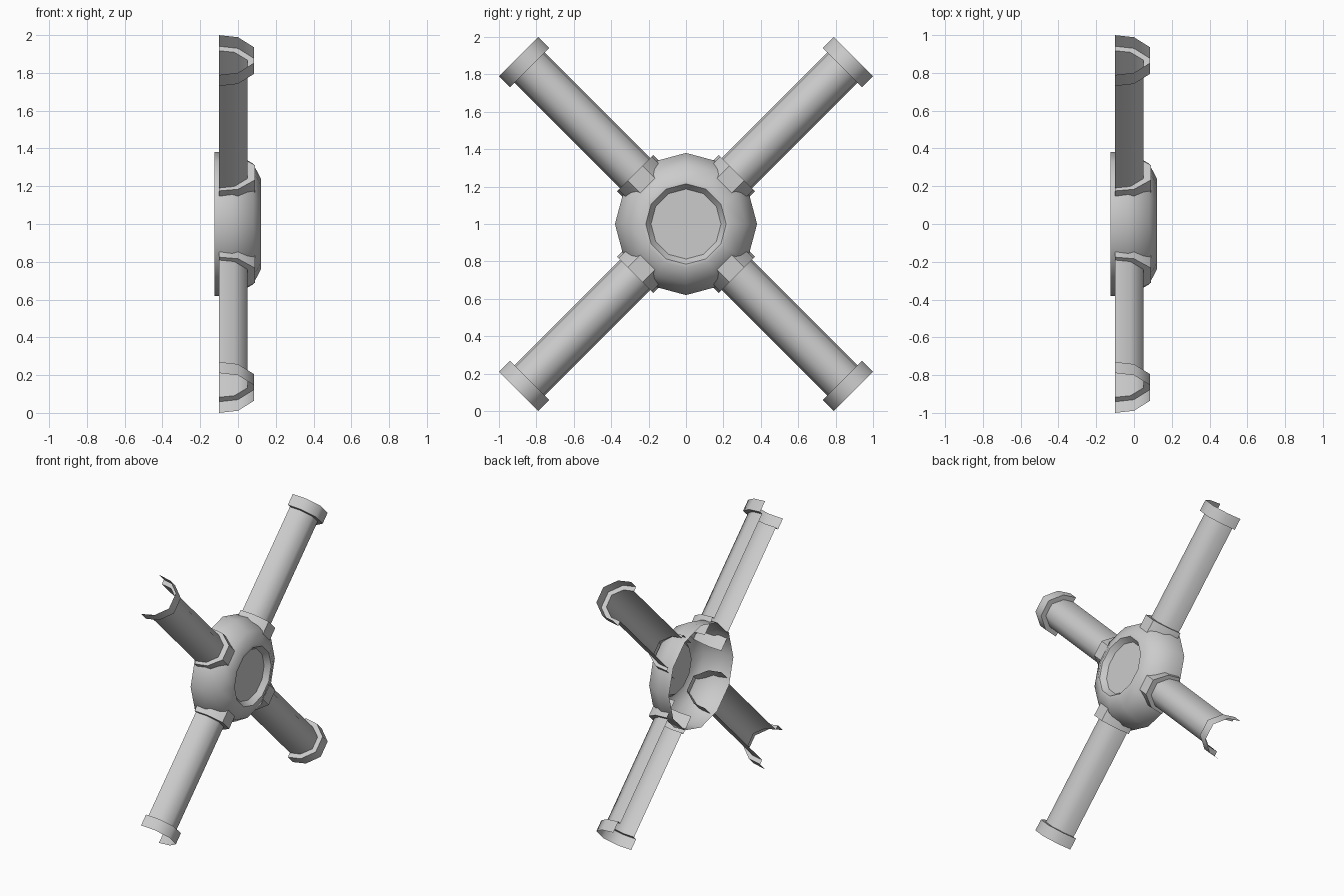
import bpy, math
from mathutils import Vector

if "Cube" in bpy.data.objects:
    bpy.data.objects.remove(bpy.data.objects["Cube"])


def make_object(name, verts, faces, angle):
    mesh = bpy.data.meshes.new(name)
    mesh.from_pydata(verts, [], faces)
    mesh.update()
    ob = bpy.data.objects.new(name, mesh)
    bpy.context.collection.objects.link(ob)
    bpy.ops.object.select_all(action='DESELECT')
    ob.select_set(True)
    bpy.context.view_layer.objects.active = ob
    bpy.ops.object.mode_set(mode='EDIT')
    bpy.ops.mesh.select_all(action='SELECT')
    bpy.ops.object.mode_set(mode='OBJECT')
    bpy.ops.object.shade_smooth_by_angle(angle=math.radians(angle))
    return ob


def lathe_x(name, profile, sides, centre_z, angle):
    """Revolve (x, radius) points around the x axis, capping the last ring."""
    verts, faces = [], []
    for x, r in profile:
        for i in range(sides):
            a = 2 * math.pi * i / sides
            verts.append((x, r * math.cos(a), centre_z + r * math.sin(a)))
    for k in range(len(profile) - 1):
        for i in range(sides):
            j = (i + 1) % sides
            a, b = k * sides, (k + 1) * sides
            faces.append((a + i, a + j, b + j, b + i))
    last = (len(profile) - 1) * sides
    faces.append(tuple(range(last, last + sides)))
    return make_object(name, verts, faces, angle)


def half_section(points):
    """Mirror (x, side) points into an open-backed half pipe section."""
    return points + [(x, -p) for x, p in reversed(points)]


def half_pipe(name, sections, theta, angle=50):
    """Loft sections [(distance, section)] outward from the hub centre."""
    out = Vector((0, math.cos(theta), math.sin(theta)))
    side = Vector((0, -math.sin(theta), math.cos(theta)))
    centre = Vector((0, 0, 1))
    verts, faces = [], []
    for d, sec in sections:
        for x, p in sec:
            verts.append(centre + out * d + side * p + Vector((x, 0, 0)))
    n = len(sections[0][1])
    for k in range(len(sections) - 1):
        for i in range(n - 1):
            a, b = k * n + i, (k + 1) * n + i
            faces.append((a, b, b + 1, a + 1))
    return make_object(name, verts, faces, angle)


# Open-backed hub dome with a recessed round window
lathe_x("hub", [(-0.125, 0.38), (-0.03, 0.38), (0.08, 0.32), (0.123, 0.235),
                (0.123, 0.215), (0.085, 0.187)], 12, 1.0, 42)

# Arm cross-sections
root = half_section([(-0.10, 0.137), (0.0, 0.125), (0.09, 0.055)])
tube = half_section([(-0.10, 0.115), (-0.02, 0.104), (0.05, 0.045)])
tip = half_section([(-0.10, 0.149), (0.0, 0.133), (0.085, 0.058)])

# Four diagonal arms: root collar, tube, flared end collar
for i in range(4):
    half_pipe(f"arm_{i + 1}",
              [(0.25, root), (0.385, root), (0.385, tube),
               (1.182, tube), (1.182, tip), (1.265, tip)],
              math.radians(45 + 90 * i))
